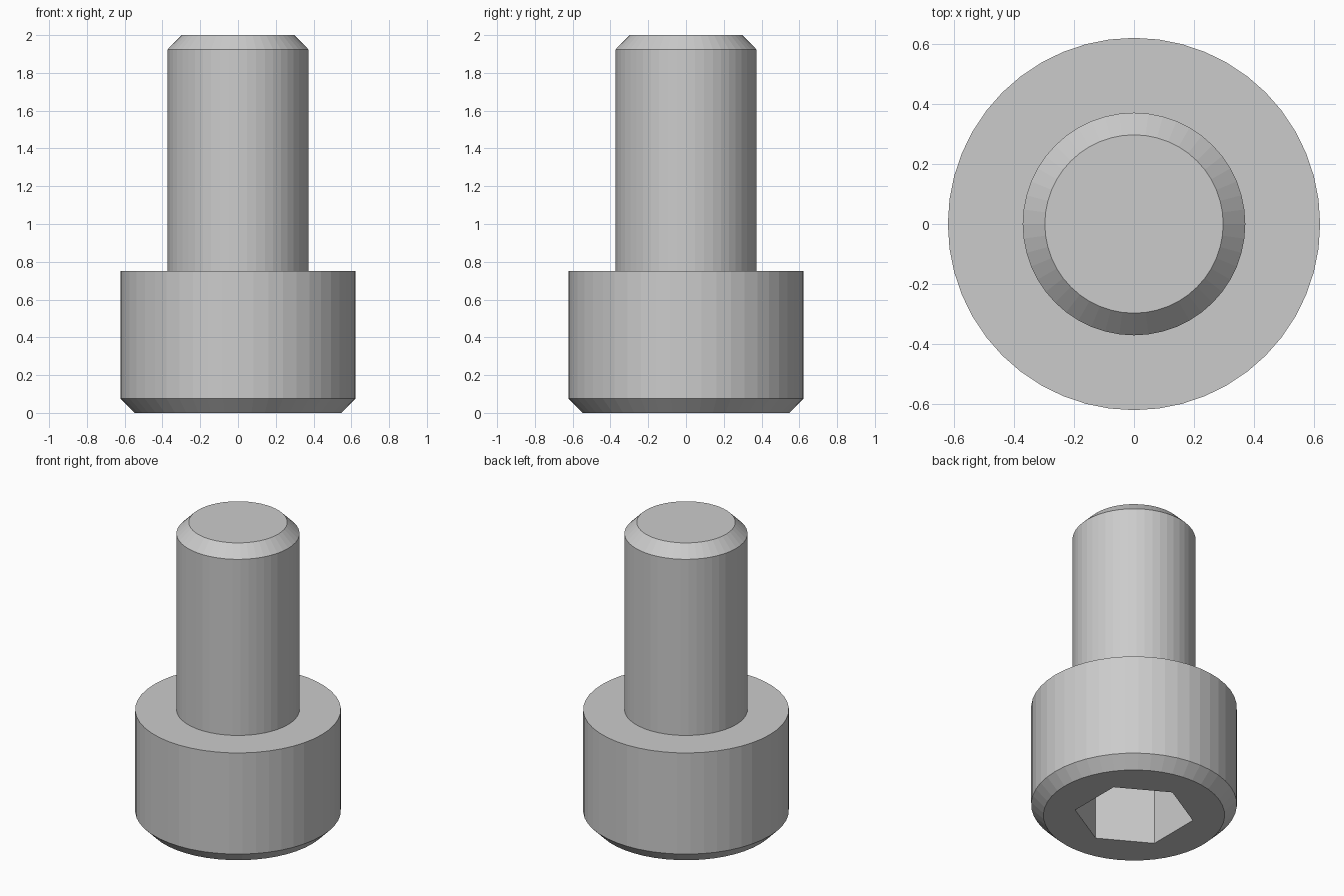
import bpy, bmesh
from math import cos, sin, pi, radians

if "Cube" in bpy.data.objects:
    bpy.data.objects.remove(bpy.data.objects["Cube"])

SEG = 48


def ring(bm, r, z, n=SEG, turn=0.0):
    return [bm.verts.new((r * cos(2 * pi * i / n + turn),
                          r * sin(2 * pi * i / n + turn), z)) for i in range(n)]


def bridge(bm, a, b):
    n = len(a)
    for i in range(n):
        j = (i + 1) % n
        bm.faces.new((a[i], a[j], b[j], b[i]))


bm = bmesh.new()

# Turned outside: chamfered head, shoulder, shank and chamfered tip
profile = [(0.548, 0), (0.622, 0.075), (0.622, 0.75),
           (0.372, 0.75), (0.372, 1.925), (0.298, 2.0)]
rings = [ring(bm, r, z) for r, z in profile]
for lower, upper in zip(rings, rings[1:]):
    bridge(bm, lower, upper)
bm.faces.new(rings[-1])

# Hexagonal key socket in the underside of the head
mouth = ring(bm, 0.361, 0, 6, radians(30))
floor = ring(bm, 0.361, 0.375, 6, radians(30))
bridge(bm, mouth, floor)
bm.faces.new(floor)

# Flat annular face between the head rim and the socket mouth
step = SEG // 6
first = SEG // 12
for k in range(6):
    arc = [rings[0][(first + k * step + i) % SEG] for i in range(step + 1)]
    bm.faces.new(arc + [mouth[(k + 1) % 6], mouth[k]])

bmesh.ops.recalc_face_normals(bm, faces=bm.faces)
mesh = bpy.data.meshes.new("socket_head_bolt")
bm.to_mesh(mesh)
bm.free()
bolt = bpy.data.objects.new("socket_head_bolt", mesh)
bpy.context.collection.objects.link(bolt)
